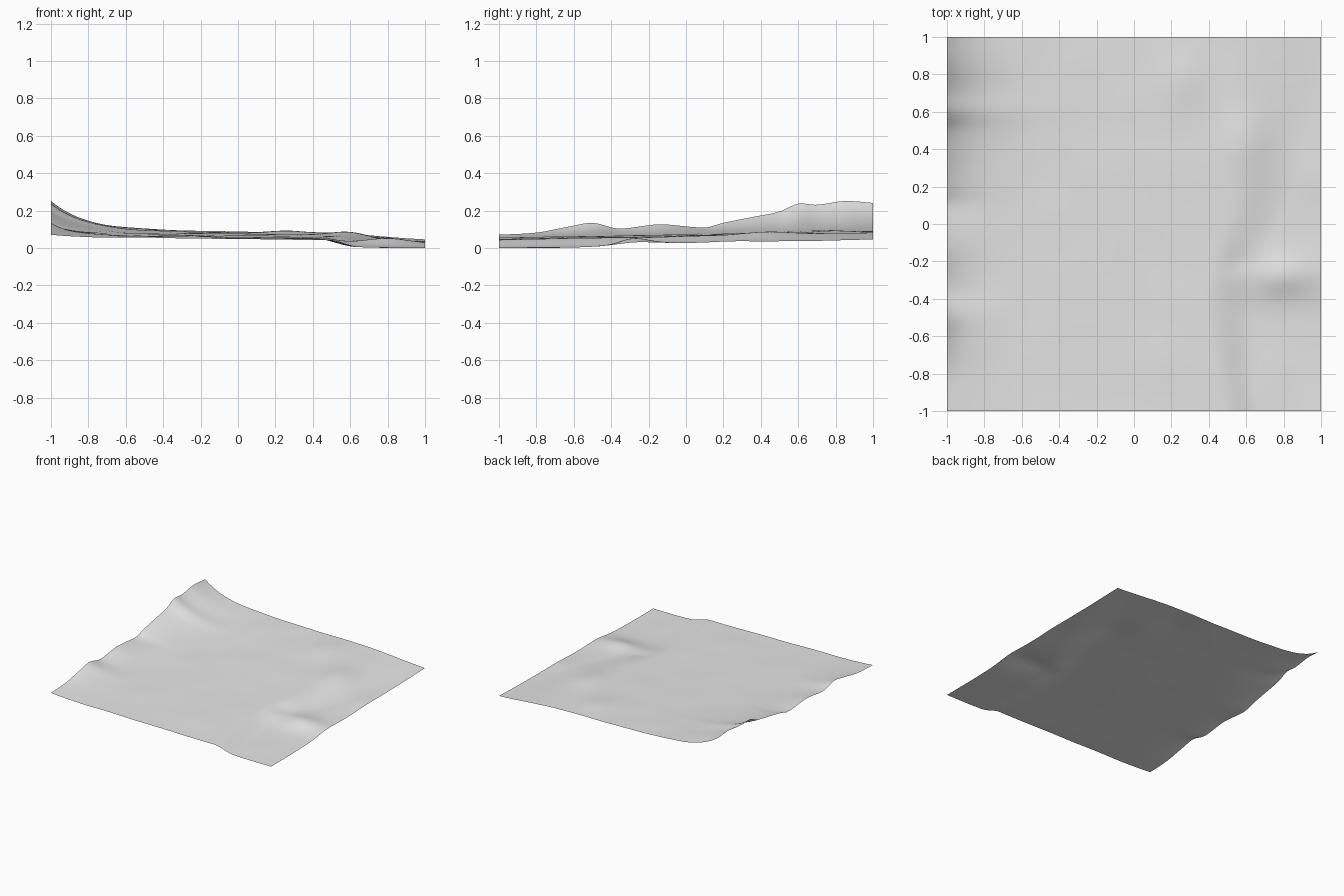
import bpy
import bmesh
import math
from mathutils import Vector, noise

cube = bpy.data.objects.get("Cube")
if cube:
    bpy.data.objects.remove(cube, do_unlink=True)


def profile(points, t):
    """Smooth curve through a few (position, value) points."""
    def slope(i):
        a, b = points[max(i - 1, 0)], points[min(i + 1, len(points) - 1)]
        return (b[1] - a[1]) / (b[0] - a[0])
    t = min(max(t, points[0][0]), points[-1][0])
    i = 0
    while i < len(points) - 2 and t > points[i + 1][0]:
        i += 1
    (start, low), (end, high) = points[i], points[i + 1]
    span = end - start
    u = (t - start) / span
    ease = u * u * (3 - 2 * u)
    return (low + (high - low) * ease
            + span * slope(i) * u * (1 - u) ** 2
            - span * slope(i + 1) * u * u * (1 - u))


def smoothstep(low, high, value):
    u = min(max((value - low) / (high - low), 0), 1)
    return u * u * (3 - 2 * u)


def mound(x, y, centre_x, centre_y, radius_x, radius_y, height):
    dx, dy = (x - centre_x) / radius_x, (y - centre_y) / radius_y
    return height * math.exp(-dx * dx - dy * dy)


# Crest along the -x border, and the step down to the low ground on the +x side
CREST = [(-1, .075), (-.8, .085), (-.62, .12), (-.5, .14), (-.36, .11), (-.15, .13),
         (.1, .115), (.2, .14), (.35, .17), (.5, .2), (.6, .242), (.7, .236),
         (.85, .255), (1, .245)]
STEP_DEPTH = [(-1, .038), (-.5, .041), (-.25, .025), (0, .03), (.5, .033), (1, .031)]
STEP_LINE = [(-1, .57), (-.7, .53), (-.4, .51), (-.2, .56), (.3, .72), (1, .74)]
STEP_WIDTH = [(-1, .09), (-.4, .12), (.2, .16), (1, .3)]

# Mounds: centre x, centre y, radius x, radius y, height
MOUNDS = [(.8, -.28, .15, .1, .025), (.6, .45, .13, .18, .018),
          (.27, .77, .12, .16, .01), (.95, .25, .15, .15, .007),
          (.56, -.2, .07, .07, -.008)]


def terrain_height(x, y):
    plain = .073 + .02 * y - .011 * x
    reach = .11 + .07 * smoothstep(-.3, .7, y)
    crest = (profile(CREST, y) - plain) * math.exp(-(x + 1) / reach)
    line, width = profile(STEP_LINE, y), profile(STEP_WIDTH, y)
    step = profile(STEP_DEPTH, y) * smoothstep(line - width, line + width, x)
    bumps = sum(mound(x, y, *m) for m in MOUNDS)
    ripple = .003 * noise.noise(Vector((x * 4, y * 4, .5)))
    return plain + crest - step + bumps + ripple


# Ground sheet
bm = bmesh.new()
bmesh.ops.create_grid(bm, x_segments=90, y_segments=90, size=1)
for vert in bm.verts:
    vert.co.z = terrain_height(vert.co.x, vert.co.y)
lowest = min(vert.co.z for vert in bm.verts)
for vert in bm.verts:
    vert.co.z -= lowest
for face in bm.faces:
    face.smooth = True
mesh = bpy.data.meshes.new("terrain")
bm.to_mesh(mesh)
bm.free()
terrain = bpy.data.objects.new("terrain", mesh)
bpy.context.collection.objects.link(terrain)

# Ground colour
grey = bpy.data.materials.new("light grey")
grey.use_nodes = True
colour = (.8, .8, .8, 1)
grey.diffuse_color = colour
grey.node_tree.nodes["Principled BSDF"].inputs["Base Color"].default_value = colour
mesh.materials.append(grey)
